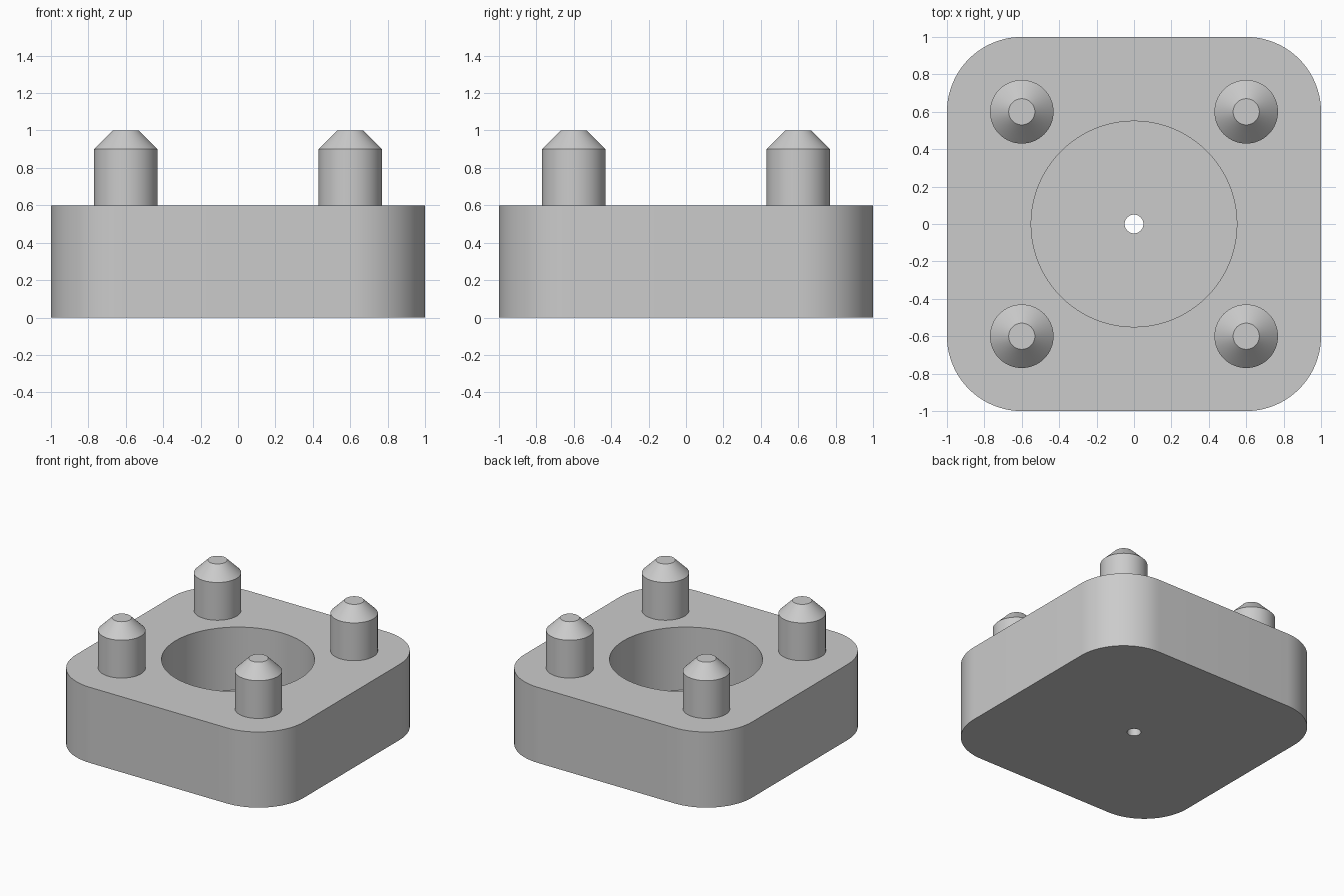
import bpy, bmesh, math

cube = bpy.data.objects.get("Cube")
if cube:
    bpy.data.objects.remove(cube, do_unlink=True)

grey = bpy.data.materials.new("plain_grey")
grey.use_nodes = True
grey.diffuse_color = (0.6, 0.6, 0.6, 1)
grey.node_tree.nodes["Principled BSDF"].inputs["Base Color"].default_value = (0.6, 0.6, 0.6, 1)


def make_object(name, bm, location=(0, 0, 0)):
    bmesh.ops.recalc_face_normals(bm, faces=bm.faces)
    mesh = bpy.data.meshes.new(name)
    bm.to_mesh(mesh)
    bm.free()
    mesh.materials.append(grey)
    obj = bpy.data.objects.new(name, mesh)
    obj.location = location
    bpy.context.collection.objects.link(obj)
    return obj


def smooth(obj):
    bpy.ops.object.select_all(action="DESELECT")
    obj.select_set(True)
    bpy.context.view_layer.objects.active = obj
    bpy.ops.object.shade_smooth_by_angle(angle=math.radians(30))


def lathe(name, profile, location=(0, 0, 0), sides=64):
    """Closed solid turned from (radius, height) points."""
    bm = bmesh.new()
    rings = []
    for r, z in profile:
        angles = [2 * math.pi * i / sides for i in range(sides)]
        rings.append([bm.verts.new((r * math.cos(a), r * math.sin(a), z)) for a in angles])
    for low, high in zip(rings, rings[1:]):
        for i in range(sides):
            j = (i + 1) % sides
            bm.faces.new((low[i], low[j], high[j], high[i]))
    bm.faces.new(rings[0])
    bm.faces.new(rings[-1])
    return make_object(name, bm, location)


# Rounded square block
half, radius, height, steps = 1.0, 0.4, 0.6, 20
bm = bmesh.new()
outline = []
for corner, (sx, sy) in enumerate([(1, 1), (-1, 1), (-1, -1), (1, -1)]):
    for i in range(steps + 1):
        a = math.pi / 2 * (corner + i / steps)
        outline.append(bm.verts.new((sx * (half - radius) + radius * math.cos(a),
                                     sy * (half - radius) + radius * math.sin(a), 0)))
bottom = bm.faces.new(outline)
top = bmesh.ops.extrude_face_region(bm, geom=[bottom], use_keep_orig=True)["geom"]
bmesh.ops.translate(bm, vec=(0, 0, height),
                    verts=[v for v in top if isinstance(v, bmesh.types.BMVert)])
block = make_object("base_block", bm)

# Round recess with a small drain hole through its floor
cutter = lathe("recess_cutter", [(0.05, -0.1), (0.05, 0.1), (0.55, 0.1), (0.55, 0.8)], sides=96)
cut = block.modifiers.new("recess", "BOOLEAN")
cut.operation = "DIFFERENCE"
cut.solver = "EXACT"
cut.object = cutter
bpy.context.view_layer.objects.active = block
bpy.ops.object.modifier_apply(modifier=cut.name)
bpy.data.objects.remove(cutter, do_unlink=True)
smooth(block)

# Four pegs with chamfered tips
for x, side in ((-0.6, "right"), (0.6, "left")):
    for y, end in ((-0.6, "front"), (0.6, "back")):
        smooth(lathe(f"{end}_{side}_peg",
                     [(0.17, height - 0.02), (0.17, 0.9), (0.07, 1.0)], (x, y, 0)))
